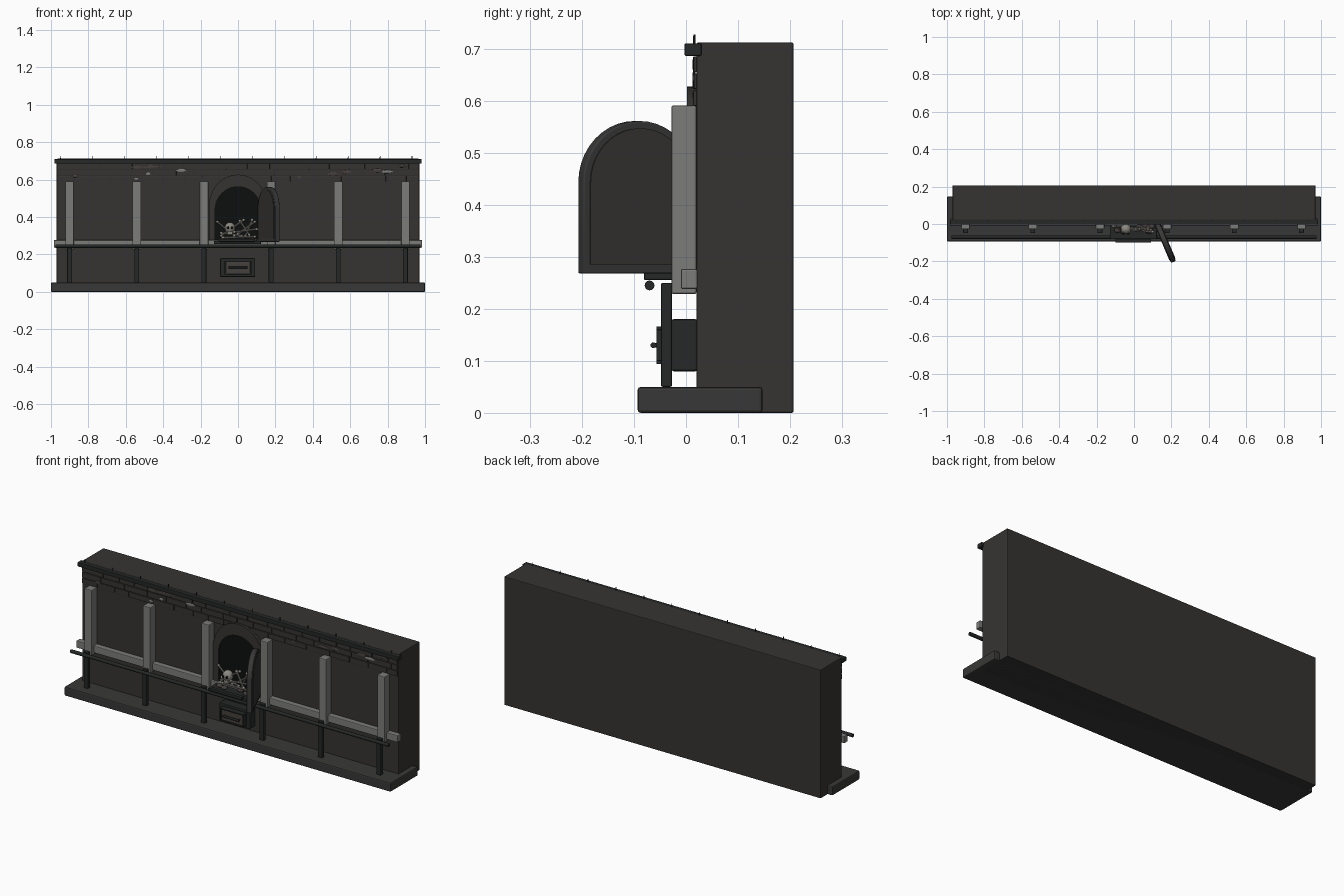
import bpy, bmesh, math, random
from mathutils import Vector, Matrix

if "Cube" in bpy.data.objects:
    bpy.data.objects.remove(bpy.data.objects["Cube"])
random.seed(4)


def mat(name, c):
    m = bpy.data.materials.new(name)
    m.diffuse_color = (*c, 1)
    m.use_nodes = True
    m.node_tree.nodes["Principled BSDF"].inputs["Base Color"].default_value = m.diffuse_color
    return m


WALL = mat("soot_stone", (0.036, 0.034, 0.032))
BASE = mat("base_stone", (0.04, 0.039, 0.038))
TRIM = mat("grey_trim", (0.2, 0.2, 0.195))
IRON = mat("iron", (0.018, 0.021, 0.02))
DARK = mat("black_opening", (0.004, 0.005, 0.005))
BONE = mat("bone", (0.26, 0.25, 0.22))
RUST = mat("rust", (0.06, 0.05, 0.045))


def finish(name, bm, m, bevel=0, smooth=False):
    bmesh.ops.recalc_face_normals(bm, faces=bm.faces)
    me = bpy.data.meshes.new(name)
    bm.to_mesh(me)
    bm.free()
    me.materials.append(m)
    if smooth:
        me.shade_smooth()
        me.set_sharp_from_angle(angle=math.radians(35))
    o = bpy.data.objects.new(name, me)
    bpy.context.collection.objects.link(o)
    if bevel:
        b = o.modifiers.new("bevel", 'BEVEL')
        b.width, b.segments = bevel, 2
    return o


def box(name, x, y, z, m, bevel=0.003):
    """Box from (min, max) pairs."""
    bm = bmesh.new()
    size = Matrix.Diagonal((x[1] - x[0], y[1] - y[0], z[1] - z[0], 1))
    centre = Matrix.Translation((sum(x) / 2, sum(y) / 2, sum(z) / 2))
    bmesh.ops.create_cube(bm, size=1, matrix=centre @ size)
    return finish(name, bm, m, bevel)


def rod(name, a, b, r, m, r2=None, sides=12):
    a, b = Vector(a), Vector(b)
    d = b - a
    bm = bmesh.new()
    M = Matrix.Translation((a + b) / 2) @ d.to_track_quat('Z', 'Y').to_matrix().to_4x4()
    bmesh.ops.create_cone(bm, cap_ends=True, segments=sides, radius1=r,
                          radius2=r if r2 is None else r2, depth=d.length, matrix=M)
    return finish(name, bm, m, smooth=True)


def ball(name, c, s, m):
    bm = bmesh.new()
    bmesh.ops.create_uvsphere(bm, u_segments=16, v_segments=10, radius=1,
                              matrix=Matrix.Translation(c) @ Matrix.Diagonal((*s, 1)))
    return finish(name, bm, m, smooth=True)


def arch(w, z0, zs, rise, n=20):
    """Arch outline in x/z from right foot over the top to left foot."""
    return [(w, z0)] + [(w * math.cos(math.pi * i / n), zs + rise * math.sin(math.pi * i / n))
                        for i in range(n + 1)] + [(-w, z0)]


def extrude(bm, faces, depth):
    g = bmesh.ops.extrude_face_region(bm, geom=faces)
    bmesh.ops.translate(bm, vec=(0, depth, 0),
                        verts=[v for v in g["geom"] if isinstance(v, bmesh.types.BMVert)])


def slab(name, pts, y0, y1, m, bevel=0):
    bm = bmesh.new()
    f = bm.faces.new([bm.verts.new((x, y0, z)) for x, z in pts])
    extrude(bm, [f], y1 - y0)
    return finish(name, bm, m, bevel, smooth=True)


# wall block and stepped base
box("wall", (-0.97, 0.97), (0.02, 0.207), (0, 0.712), WALL, 0.004)
box("base_plinth", (-1, 1), (-0.093, 0.147), (0, 0.05), BASE, 0.006)

# grey framing, with a guard rail post in front of every pilaster
for i in range(6):
    x = -0.9 + i * 0.359
    box("pilaster", (x - 0.023, x + 0.023), (-0.028, 0.02), (0.228, 0.591), TRIM, 0.004)
    box("rail_post", (x - 0.013, x + 0.013), (-0.048, -0.027), (0.05, 0.25), IRON)
box("grey_ledge", (-0.985, 0.985), (-0.01, 0.022), (0.238, 0.277), TRIM, 0.004)
rod("guard_rail", (-0.975, -0.07, 0.245), (0.975, -0.07, 0.245), 0.0095, IRON)

# cornice with small spikes
box("cornice", (-0.982, 0.982), (-0.003, 0.03), (0.686, 0.71), IRON, 0.003)
for i in range(12):
    x = -0.95 + i * 0.171
    rod("spike", (x, 0.016, 0.69), (x, 0.016, 0.727), 0.003, IRON, 0.002, 8)

# brick courses under the cornice
for row in range(3):
    z = 0.59 + row * 0.0325
    x = -0.968
    while x < 0.955:
        x2 = min(x + random.uniform(0.08, 0.15), 0.968)
        if x2 > 0.94:
            x2 = 0.968
        box("brick", (x, x2 - 0.003), (0.0155 - random.uniform(0, 0.002), 0.022),
            (z, z + 0.0295), WALL, 0.0015)
        x = x2

# chipped patches on the bricks
for i in range(16):
    x, z = random.uniform(-0.93, 0.93), random.uniform(0.6, 0.675)
    if abs(x) > 0.17 or z > 0.65:
        ball("chipped_patch", (x, 0.0155, z),
             (random.uniform(0.012, 0.032), 0.003, random.uniform(0.006, 0.012)),
             TRIM if i % 4 == 0 else RUST)

# arched surround and dark opening
outer = arch(0.155, 0.27, 0.46, 0.167)
inner = arch(0.122, 0.27, 0.44, 0.122)
bm = bmesh.new()
vo = [bm.verts.new((x, 0.002, z)) for x, z in outer]
vi = [bm.verts.new((x, 0.002, z)) for x, z in inner]
ring = [bm.faces.new((vo[i], vo[i + 1], vi[i + 1], vi[i])) for i in range(len(vo) - 1)]
extrude(bm, ring, 0.02)
finish("arch_surround", bm, WALL, smooth=True)
slab("oven_opening", inner, 0.012, 0.022, DARK)

# open door, hinged on the right
door = slab("oven_door", arch(0.118, 0.268, 0.443, 0.118), -0.014, 0.014, BASE, 0.003)
panel = slab("door_panel", arch(0.104, 0.285, 0.443, 0.104), -0.017, 0.017, WALL)
for o in (door, panel):
    o.location = (0.165, -0.094, 0)
    o.rotation_euler.z = math.radians(-67)
for z in (0.32, 0.45):
    rod("hinge", (0.13, -0.002, z - 0.02), (0.13, -0.002, z + 0.02), 0.008, IRON)

# sill shelf with a front lip
box("sill", (-0.128, 0.122), (-0.081, 0.02), (0.255, 0.272), IRON)
box("sill_lip", (-0.1, 0.092), (-0.1, -0.078), (0.268, 0.284), IRON)

# bones and skull heaped in the opening
ball("skull", (-0.043, -0.027, 0.342), (0.028, 0.027, 0.03), BONE)
box("skull_jaw", (-0.058, -0.028), (-0.046, -0.018), (0.305, 0.326), BONE)
for s in (-1, 1):
    ball("eye_socket", (-0.043 + s * 0.011, -0.051, 0.343), (0.007, 0.005, 0.008), DARK)
bones = [(-0.11, 0.375, -0.02, 0.30), (-0.09, 0.30, 0.03, 0.385), (0.0, 0.31, 0.09, 0.375),
         (0.01, 0.38, 0.06, 0.305), (-0.02, 0.32, 0.10, 0.335), (-0.09, 0.315, 0.02, 0.30),
         (0.04, 0.30, 0.075, 0.385), (-0.08, 0.29, 0.09, 0.295)]
for i, (x1, z1, x2, z2) in enumerate(bones):
    y = -0.012 - 0.005 * (i % 5)
    rod("bone", (x1, y, z1), (x2, y - 0.01, z2), 0.005, BONE, sides=8)
    for p in ((x1, y, z1), (x2, y - 0.01, z2)):
        ball("bone_end", p, (0.008, 0.007, 0.008), BONE)
for i in range(10):
    ball("ash_lump", (random.uniform(-0.1, 0.1), random.uniform(-0.04, 0), 0.277),
         (0.018, 0.014, 0.01), RUST)

# ash drawer with raised frame, panel and handle
box("ash_drawer", (-0.095, 0.092), (-0.028, 0.022), (0.08, 0.18), IRON, 0.004)
for z in (0.094, 0.16):
    box("drawer_frame", (-0.072, 0.072), (-0.057, -0.02), (z, z + 0.006), IRON, 0.001)
for x in (-0.072, 0.066):
    box("drawer_frame_side", (x, x + 0.006), (-0.057, -0.02), (0.1, 0.16), IRON, 0.001)
box("drawer_panel", (-0.066, 0.066), (-0.05, -0.02), (0.1, 0.16), RUST, 0.002)
rod("drawer_handle", (-0.05, -0.063, 0.13), (0.05, -0.063, 0.13), 0.0055, IRON)
for x in (-0.045, 0.045):
    rod("handle_stub", (x, -0.063, 0.13), (x, -0.045, 0.13), 0.004, IRON)
